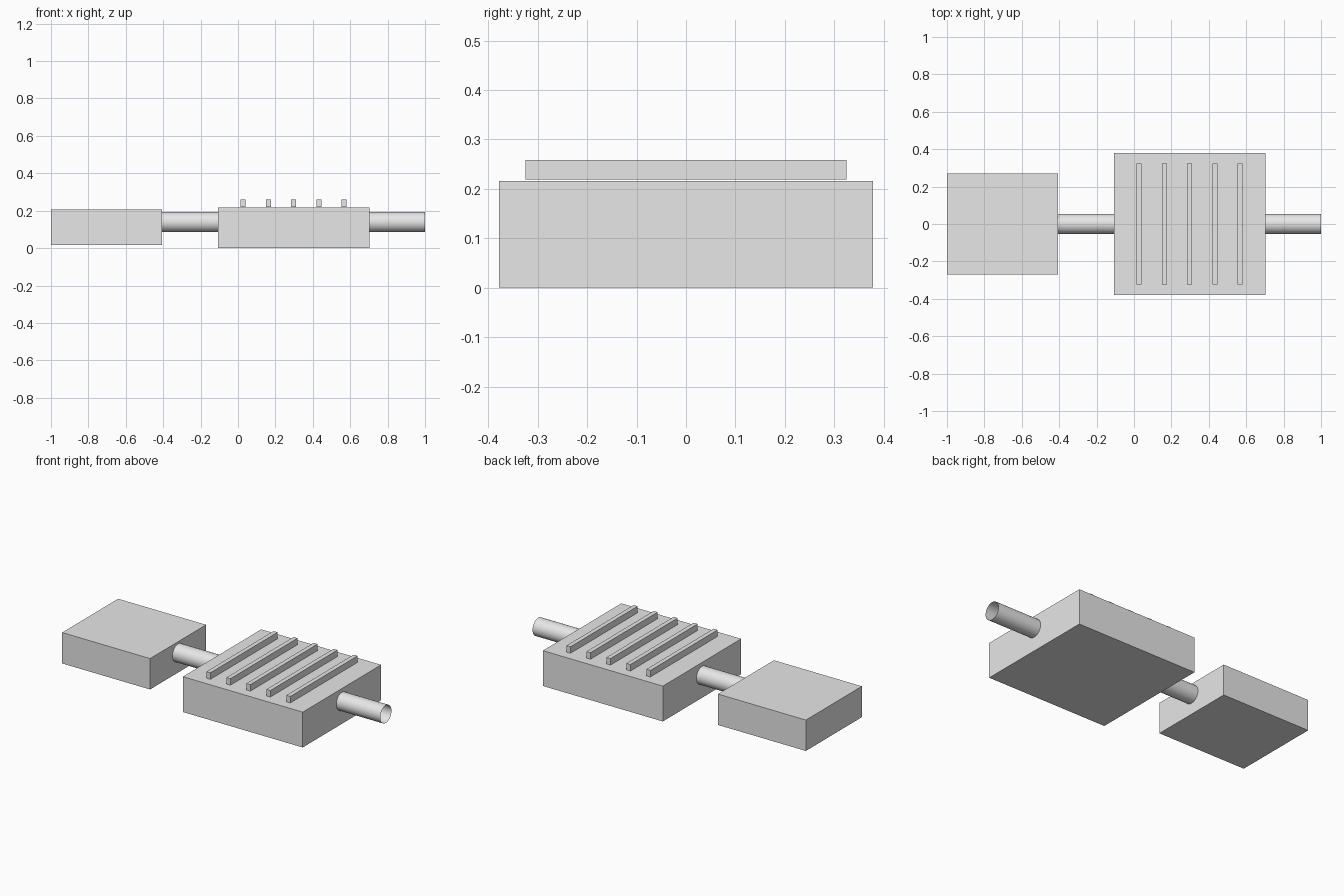
import bpy
import math

cube = bpy.data.objects.get("Cube")
if cube:
    bpy.data.objects.remove(cube, do_unlink=True)

U = 2 / 37  # design unit: the whole assembly is 37 units long

grey = bpy.data.materials.new("light_grey")
grey.use_nodes = True
colour = (0.8, 0.8, 0.8, 1)
grey.diffuse_color = colour
grey.node_tree.nodes["Principled BSDF"].inputs["Base Color"].default_value = colour


def finish(name):
    obj = bpy.context.object
    obj.name = name
    obj.data.materials.append(grey)
    return obj


def box(name, x, length, width, z0, z1):
    bpy.ops.mesh.primitive_cube_add(size=1, location=(x, 0, (z0 + z1) / 2))
    obj = finish(name)
    obj.scale = (length, width, z1 - z0)
    bpy.ops.object.transform_apply(location=False, rotation=False, scale=True)


def pipe(name, x0, x1):
    # open-ended thin pipe along x
    bpy.ops.mesh.primitive_cylinder_add(
        vertices=32, radius=U, depth=x1 - x0, end_fill_type='NOTHING',
        location=((x0 + x1) / 2, 0, 0.139), rotation=(0, math.pi / 2, 0))
    finish(name)
    bpy.ops.object.shade_smooth_by_angle(angle=math.radians(30))


# Boxes along the pipe line
small_end = -1 + 11 * U
large_start = small_end + 5.5 * U
large_end = large_start + 15 * U
large_mid = (large_start + large_end) / 2
box("small_box", -1 + 5.5 * U, 11 * U, 10 * U, 0.017, 0.206)
box("large_box", large_mid, 15 * U, 14 * U, 0, 4 * U)

# Connecting pipe and outlet pipe
pipe("connecting_pipe", small_end, large_start)
pipe("outlet_pipe", large_end, 1)

# Cooling ribs, just clear of the large box top
for i in range(5):
    box(f"rib_{i + 1}", large_mid + (i - 2) * 2.5 * U,
        0.5 * U, 12 * U, 0.219, 0.259)
